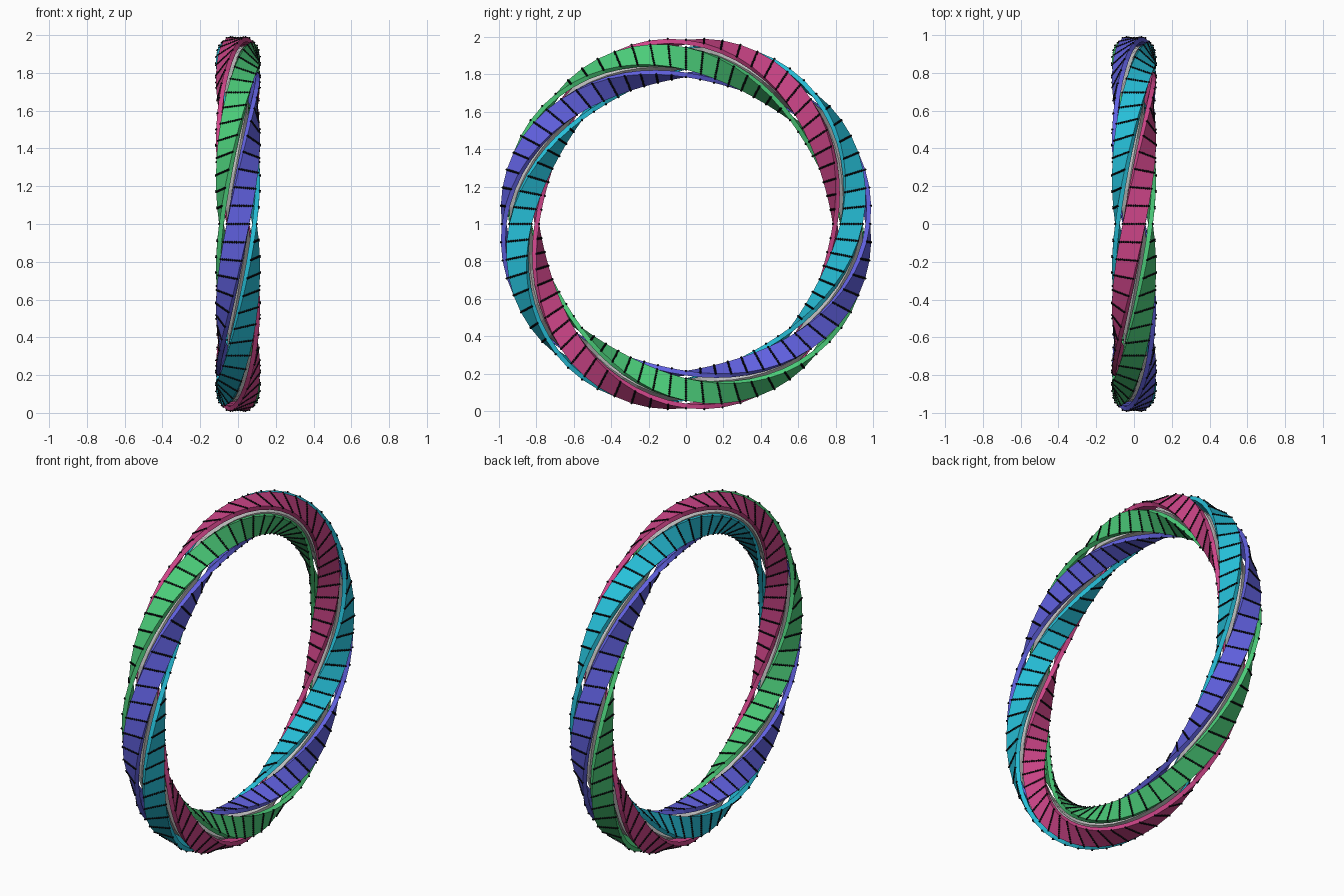
import bpy, bmesh
from math import sin, cos, pi
from mathutils import Vector, Matrix

if "Cube" in bpy.data.objects:
    bpy.data.objects.remove(bpy.data.objects["Cube"])

R = 0.885            # ring radius
SEGS = 64            # links around the ring
FACE = 0.10          # outer face distance from tube centre
THICK = 0.025
HALF_W = 0.06
CORE = 0.055
DOTS = 11            # studs per row
DOT_R = 0.0065


def place(phi, k, u, v):
    """Point on the ring: v along the band normal, u across the band; two full twists."""
    a = k * pi / 2 - 2 * phi
    x = v * sin(a) + u * cos(a)
    r = R + v * cos(a) - u * sin(a)
    return Vector((x, -r * sin(phi), 1 + r * cos(phi)))


def material(name, rgb):
    m = bpy.data.materials.new(name)
    m.diffuse_color = (*rgb, 1)
    m.use_nodes = True
    m.node_tree.nodes["Principled BSDF"].inputs["Base Color"].default_value = m.diffuse_color
    return m


def finish(bm, name, mat=None):
    bmesh.ops.recalc_face_normals(bm, faces=bm.faces)
    me = bpy.data.meshes.new(name)
    bm.to_mesh(me)
    bm.free()
    ob = bpy.data.objects.new(name, me)
    bpy.context.collection.objects.link(ob)
    if mat:
        me.materials.append(mat)
    return ob


def twisted_loop(name, k, profile, mat=None):
    """Sweep a closed (u, v) profile around the twisted ring."""
    bm = bmesh.new()
    rings = [[bm.verts.new(place(2 * pi * i / SEGS, k, u, v)) for u, v in profile]
             for i in range(SEGS)]
    n = len(profile)
    for i in range(SEGS):
        a, b = rings[i], rings[(i + 1) % SEGS]
        for j in range(n):
            bm.faces.new((a[j], a[(j + 1) % n], b[(j + 1) % n], b[j]))
    return finish(bm, name, mat)


def stud_rows(name, k, mat):
    """Rows of tiny studs across a band at every link joint."""
    bm = bmesh.new()
    for i in range(SEGS):
        for j in range(DOTS):
            u = HALF_W * (2 * j / (DOTS - 1) - 1)
            p = place(2 * pi * i / SEGS, k, u, FACE)
            bmesh.ops.create_icosphere(bm, subdivisions=1, radius=DOT_R,
                                       matrix=Matrix.Translation(p))
    return finish(bm, name, mat)


# Grey square core
twisted_loop("core", 0, [(-CORE, -CORE), (CORE, -CORE), (CORE, CORE), (-CORE, CORE)])

# Four coloured bands with black stud rows
black = material("black", (0.004, 0.004, 0.006))
band = [(-HALF_W, FACE - THICK), (HALF_W, FACE - THICK), (HALF_W, FACE), (-HALF_W, FACE)]
colours = [("pink", (0.62, 0.06, 0.25)), ("green", (0.07, 0.60, 0.19)),
           ("violet", (0.12, 0.12, 0.75)), ("cyan", (0.02, 0.53, 0.70))]
for k, (name, rgb) in enumerate(colours):
    twisted_loop(name + "_band", k, band, material(name, rgb))
    stud_rows(name + "_studs", k, black)
